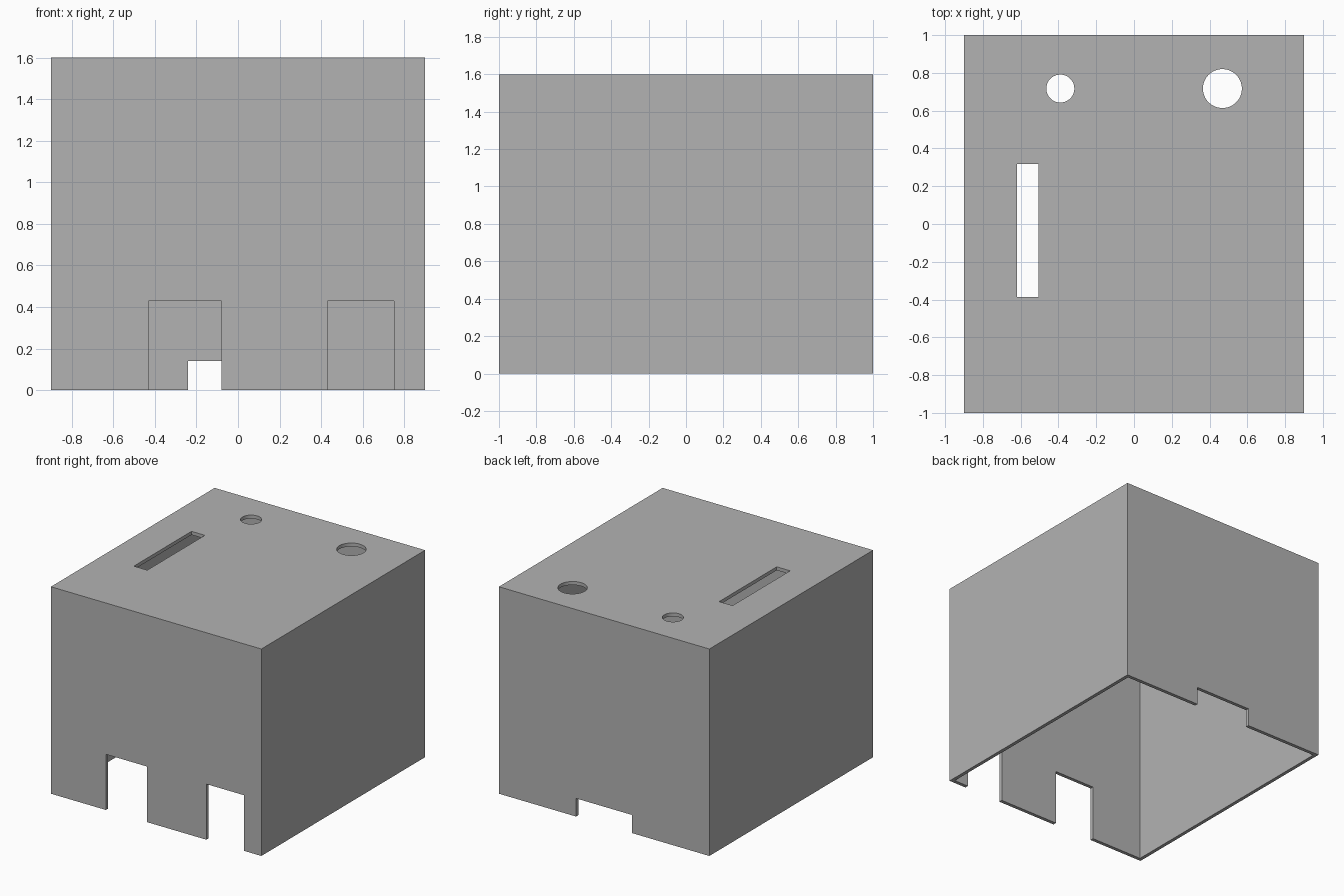
import bpy

old = bpy.data.objects.get("Cube")
if old:
    bpy.data.objects.remove(old, do_unlink=True)

WIDTH, DEPTH, HEIGHT, WALL = 1.8, 2.0, 1.6, 0.027
OVER = 0.1  # cutter overshoot

grey = bpy.data.materials.new("plain grey")
grey.use_nodes = True
colour = (0.45, 0.45, 0.45, 1)
grey.diffuse_color = colour
grey.node_tree.nodes["Principled BSDF"].inputs["Base Color"].default_value = colour


def box(name, x, y, z):
    """Box from (min, max) ranges along each axis."""
    spans = (x, y, z)
    bpy.ops.mesh.primitive_cube_add(size=1, location=[(a + b) / 2 for a, b in spans])
    ob = bpy.context.object
    ob.name = name
    ob.scale = [b - a for a, b in spans]
    bpy.ops.object.transform_apply(location=True, rotation=False, scale=True)
    return ob


def round_hole(name, x, y, radius):
    bpy.ops.mesh.primitive_cylinder_add(vertices=64, radius=radius, depth=4 * OVER,
                                        location=(x, y, HEIGHT))
    ob = bpy.context.object
    ob.name = name
    return ob


# Cover: a box open at the bottom
hx, hy = WIDTH / 2, DEPTH / 2
cover = box("cover", (-hx, hx), (-hy, hy), (0, HEIGHT))
cover.data.materials.append(grey)

front = (-hy - OVER, -hy + OVER)
back = (hy - OVER, hy + OVER)
cutters = [
    box("cavity", (-hx + WALL, hx - WALL), (-hy + WALL, hy - WALL), (-OVER, HEIGHT - WALL)),
    # Notches in the lower edges
    box("front_notch_right", (-0.43, -0.08), front, (-OVER, 0.43)),
    box("front_notch_left", (0.43, 0.75), front, (-OVER, 0.43)),
    box("back_notch", (-0.24, 0.24), back, (-OVER, 0.14)),
    # Openings in the top
    box("top_slot", (-0.62, -0.505), (-0.387, 0.317), (HEIGHT - OVER, HEIGHT + OVER)),
    round_hole("small_hole", -0.39, 0.717, 0.074),
    round_hole("large_hole", 0.468, 0.717, 0.103),
]

# Cut every opening, then discard the cutters
for cutter in cutters:
    cutter.hide_render = True
    bpy.context.view_layer.objects.active = cover
    cut = cover.modifiers.new(cutter.name, 'BOOLEAN')
    cut.operation = 'DIFFERENCE'
    cut.solver = 'EXACT'
    cut.object = cutter
    bpy.ops.object.modifier_apply(modifier=cut.name)
    bpy.data.objects.remove(cutter, do_unlink=True)

# Smooth hole walls, sharp edges elsewhere
bpy.ops.object.select_all(action='DESELECT')
cover.select_set(True)
bpy.context.view_layer.objects.active = cover
bpy.ops.object.shade_smooth_by_angle()
